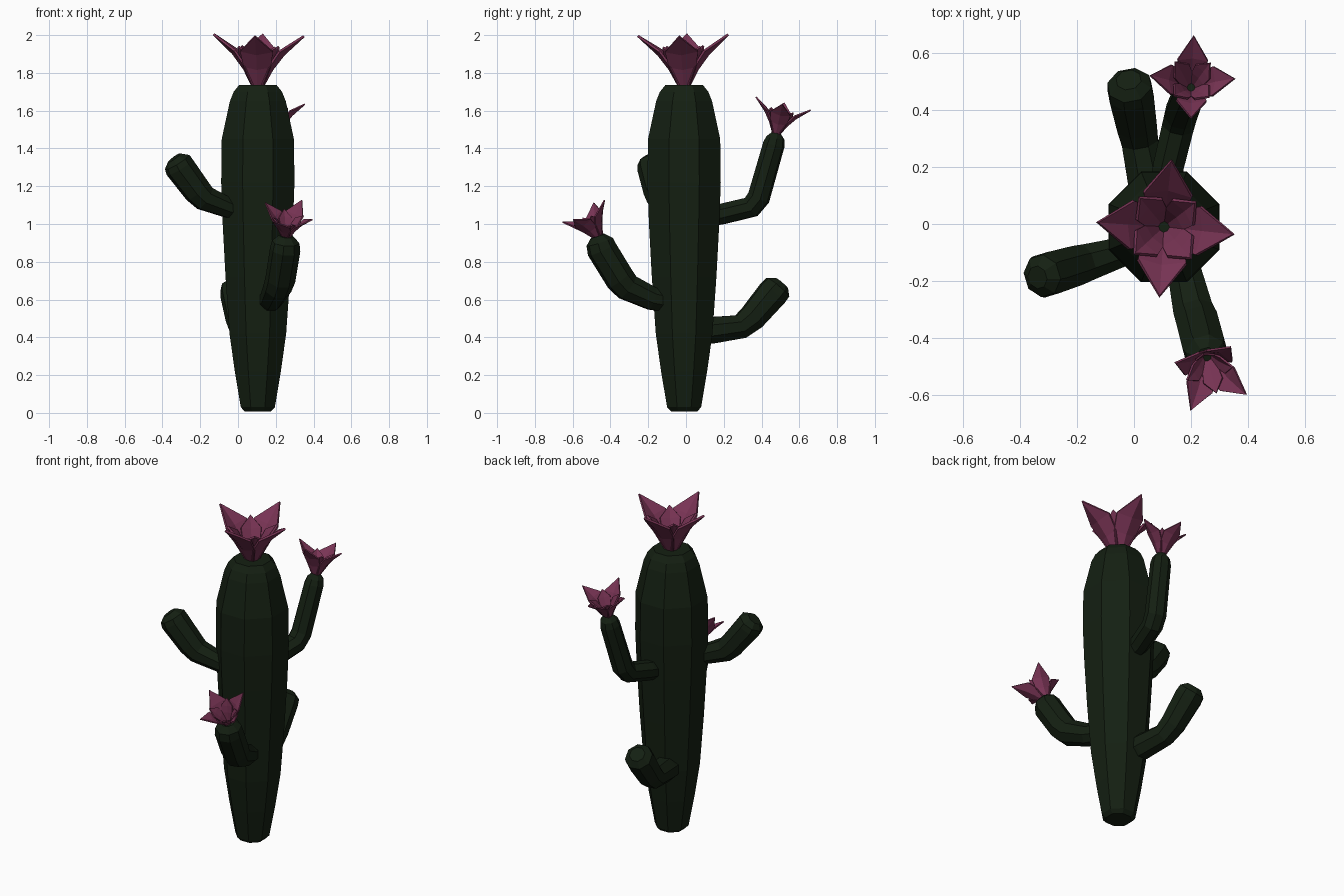
import bpy, bmesh
from math import cos, sin, pi, radians
from mathutils import Vector, Matrix

if "Cube" in bpy.data.objects:
    bpy.data.objects.remove(bpy.data.objects["Cube"])


def material(name, rgb):
    m = bpy.data.materials.new(name)
    m.diffuse_color = (*rgb, 1)
    m.use_nodes = True
    m.node_tree.nodes["Principled BSDF"].inputs["Base Color"].default_value = m.diffuse_color
    return m


GREEN = material("dark_green", (0.007, 0.014, 0.006))
PINK = material("petal_pink", (0.19, 0.034, 0.09))


def finish(name, bm, mat):
    bmesh.ops.recalc_face_normals(bm, faces=bm.faces)
    me = bpy.data.meshes.new(name)
    bm.to_mesh(me)
    bm.free()
    me.materials.append(mat)
    ob = bpy.data.objects.new(name, me)
    bpy.context.collection.objects.link(ob)
    return ob


def tube(name, path, sides=8):
    """Sweep an octagon along (x, y, z, radius) points and cap both ends."""
    bm = bmesh.new()
    pts = [Vector(p[:3]) for p in path]
    run = pts[-1] - pts[0]
    side = Vector((-run.y, run.x, 0))
    side = side.normalized() if side.length > 0.01 else Vector((1, 0, 0))
    rings = []
    for i, p in enumerate(pts):
        a = (p - pts[i - 1]).normalized() if i else Vector()
        b = (pts[i + 1] - p).normalized() if i < len(pts) - 1 else Vector()
        up = (a + b).normalized().cross(side).normalized()
        r = path[i][3] / cos(pi / sides)
        ring = []
        for k in range(sides):
            t = 2 * pi * (k + 0.5) / sides
            ring.append(bm.verts.new(p + (side * cos(t) + up * sin(t)) * r))
        rings.append(ring)
    for lo, hi in zip(rings, rings[1:]):
        for k in range(sides):
            n = (k + 1) % sides
            bm.faces.new((lo[k], lo[n], hi[n], hi[k]))
    bm.faces.new(rings[0])
    bm.faces.new(rings[-1])
    return finish(name, bm, GREEN)


def flower(name, base, scale, lean, turn):
    """Four long outer petals and four shorter inner ones."""
    bm = bmesh.new()
    axis = Vector(lean).normalized()
    tilt = Vector((0, 0, 1)).rotation_difference(axis).to_matrix().to_4x4()
    place = Matrix.Translation(base) @ tilt @ Matrix.Scale(scale, 4)
    # each row: angle offset, then (radius, height, half width) from base to tip
    layers = [(0, [(0.025, -0.01, 0.03), (0.075, 0.085, 0.07), (0.135, 0.165, 0.086), (0.24, 0.265, 0)]),
              (45, [(0.02, -0.01, 0.025), (0.06, 0.08, 0.05), (0.095, 0.14, 0.058), (0.14, 0.205, 0)])]
    for offset, rows in layers:
        for k in range(4):
            m = place @ Matrix.Rotation(radians(turn + offset + 90 * k), 4, 'Z')
            grid = []
            for r, z, w in rows:
                cup = 0.2 * w
                co = [(r - cup, w, z + cup), (r, 0, z), (r - cup, -w, z + cup)] if w else [(r, 0, z)]
                grid.append([bm.verts.new(m @ Vector(c)) for c in co])
            for a, b in zip(grid, grid[1:]):
                for j in range(2):
                    if len(b) == 3:
                        bm.faces.new((a[j], a[j + 1], b[j + 1], b[j]))
                    else:
                        bm.faces.new((a[j], a[j + 1], b[0]))
    ob = finish(name, bm, PINK)
    sol = ob.modifiers.new("thickness", 'SOLIDIFY')
    sol.thickness = 0.012 * scale
    sol.offset = 0
    return ob


# trunk
CX, CY = 0.105, -0.01
tube("trunk", [(CX, CY, z, r) for z, r in [
    (0.008, 0.07), (0.03, 0.09), (0.22, 0.122), (0.42, 0.15), (0.72, 0.171), (1.0, 0.186),
    (1.22, 0.194), (1.45, 0.191), (1.65, 0.148), (1.7, 0.128), (1.735, 0.1)]])

# arms
tube("left_arm", [(0.05, -0.07, 1.065, 0.05), (-0.05, -0.1, 1.085, 0.052), (-0.175, -0.138, 1.135, 0.065),
                  (-0.215, -0.15, 1.175, 0.07), (-0.308, -0.178, 1.3, 0.075), (-0.322, -0.182, 1.328, 0.07),
                  (-0.338, -0.187, 1.35, 0.038)])
tube("front_arm", [(0.15, -0.08, 0.585, 0.055), (0.18, -0.18, 0.605, 0.06), (0.21, -0.31, 0.665, 0.07),
                   (0.225, -0.35, 0.71, 0.074), (0.25, -0.445, 0.865, 0.075), (0.253, -0.457, 0.905, 0.068),
                   (0.256, -0.468, 0.937, 0.035)])
tube("back_upper_arm", [(0.11, 0.08, 1.03, 0.052), (0.12, 0.2, 1.055, 0.054), (0.155, 0.345, 1.09, 0.056),
                        (0.165, 0.385, 1.14, 0.057), (0.195, 0.465, 1.42, 0.054), (0.198, 0.473, 1.455, 0.046),
                        (0.2, 0.477, 1.483, 0.022)])
tube("back_lower_arm", [(0.065, 0.06, 0.43, 0.068), (0.05, 0.14, 0.438, 0.07), (0.02, 0.29, 0.457, 0.064),
                        (0.008, 0.35, 0.505, 0.07), (-0.012, 0.46, 0.635, 0.078), (-0.016, 0.486, 0.665, 0.074),
                        (-0.019, 0.505, 0.688, 0.042)])

# flowers
flower("top_flower", (CX, CY, 1.735), 1.0, (0.02, -0.02, 1), -5)
flower("front_flower", (0.256, -0.462, 0.932), 0.6, (0.08, -0.5, 0.85), -28)
flower("back_flower", (0.2, 0.477, 1.478), 0.62, (0.03, 0.24, 1), -2)
